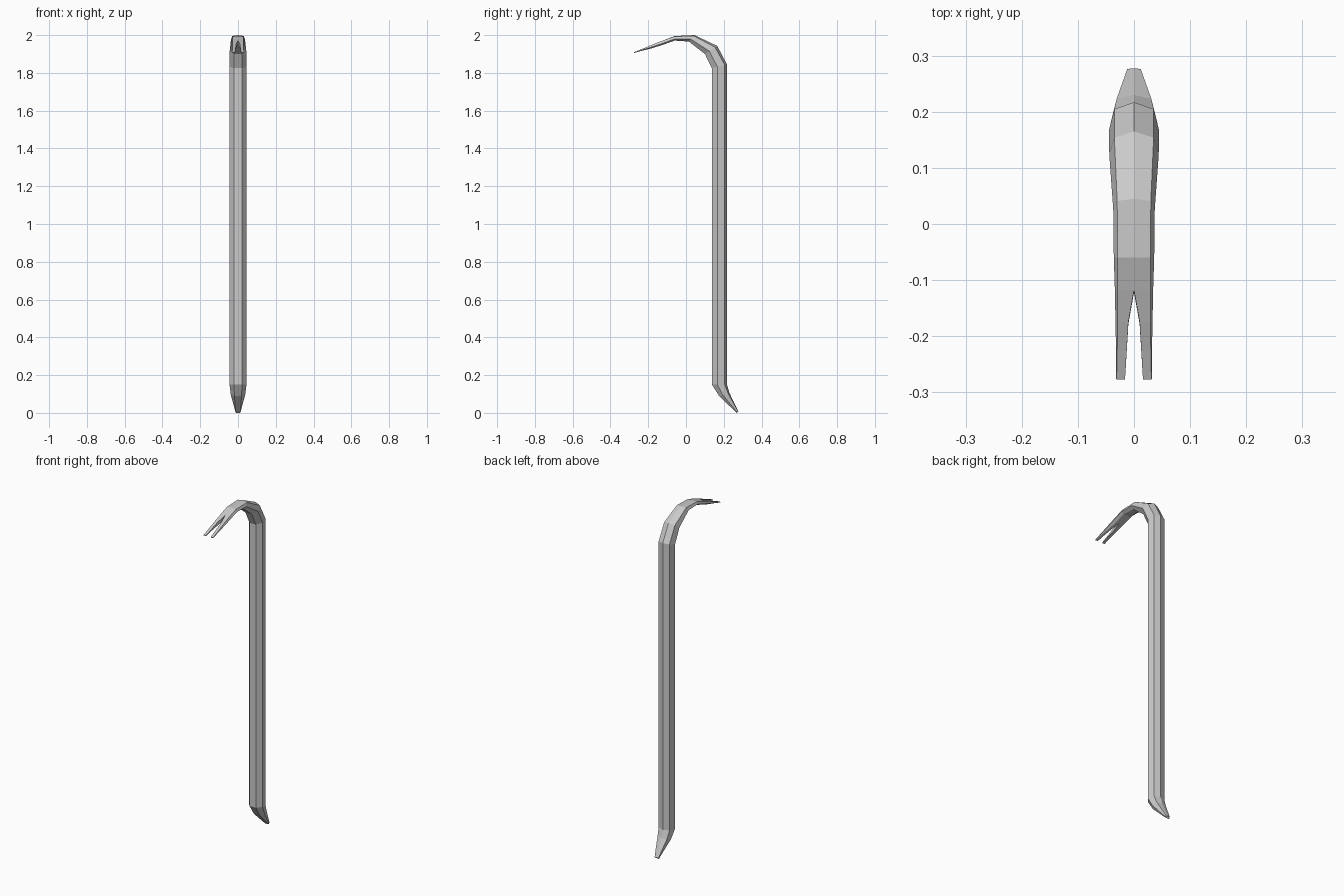
import bpy, bmesh
from mathutils import Vector

# Stations along the bar, half section each:
# outer (y, z), inner (y, z), slot half gap, back / side / front half widths, ridge drop
STATIONS = [
    ((0.277, 0.008), (0.268, 0.000), 0, 0.012, 0.013, 0.011, 0.05),    # chisel tip
    ((0.230, 0.105), (0.175, 0.090), 0, 0.031, 0.038, 0.019, 0.13),
    ((0.217, 0.150), (0.137, 0.150), 0, 0.035, 0.045, 0.021, 0.15),    # shaft bottom
    ((0.217, 1.845), (0.137, 1.825), 0, 0.035, 0.045, 0.021, 0.15),    # shaft top
    ((0.165, 1.943), (0.100, 1.900), 0, 0.035, 0.044, 0.021, 0.17),
    ((0.045, 2.000), (0.015, 1.966), 0, 0.030, 0.037, 0.020, 0.13),    # hook crown
    ((-0.060, 1.995), (-0.060, 1.971), 0, 0.029, 0.036, 0.020, 0.08),
    ((-0.118, 1.973), (-0.122, 1.949), 0, 0.029, 0.034, 0.021, 0.0),   # slot root
    ((-0.175, 1.951), (-0.178, 1.931), 0.010, 0.029, 0.033, 0.023, 0.0),
    ((-0.225, 1.930), (-0.227, 1.919), 0.013, 0.030, 0.032, 0.026, 0.0),
    ((-0.277, 1.909), (-0.276, 1.905), 0.016, 0.031, 0.032, 0.030, 0.0),  # claw tip
]


def half_section(bm, outer, inner, gap, back, side, front, drop):
    o, i = Vector(outer), Vector(inner)
    pts = [(gap, 0), (back, drop), (side, 0.64), (front, 1), (gap, 1)]
    return [bm.verts.new((x, *o.lerp(i, t))) for x, t in pts]


bm = bmesh.new()
rings = [half_section(bm, *s) for s in STATIONS]

# Skin between neighbouring sections, closing the inside of the claw slot
for s, a, b in zip(STATIONS[1:], rings, rings[1:]):
    for k in range(5 if s[2] > 0 else 4):
        n = (k + 1) % 5
        bm.faces.new((a[k], a[n], b[n], b[k]))
bm.faces.new(rings[0])
bm.faces.new(rings[-1][::-1])
bmesh.ops.recalc_face_normals(bm, faces=bm.faces)

mesh = bpy.data.meshes.new("crowbar")
bm.to_mesh(mesh)
bm.free()
bar = bpy.data.objects.new("crowbar", mesh)
bpy.context.collection.objects.link(bar)

# Mirror the half bar across x = 0
mirror = bar.modifiers.new("mirror", 'MIRROR')
mirror.use_axis = (True, False, False)
mirror.merge_threshold = 0.0005
